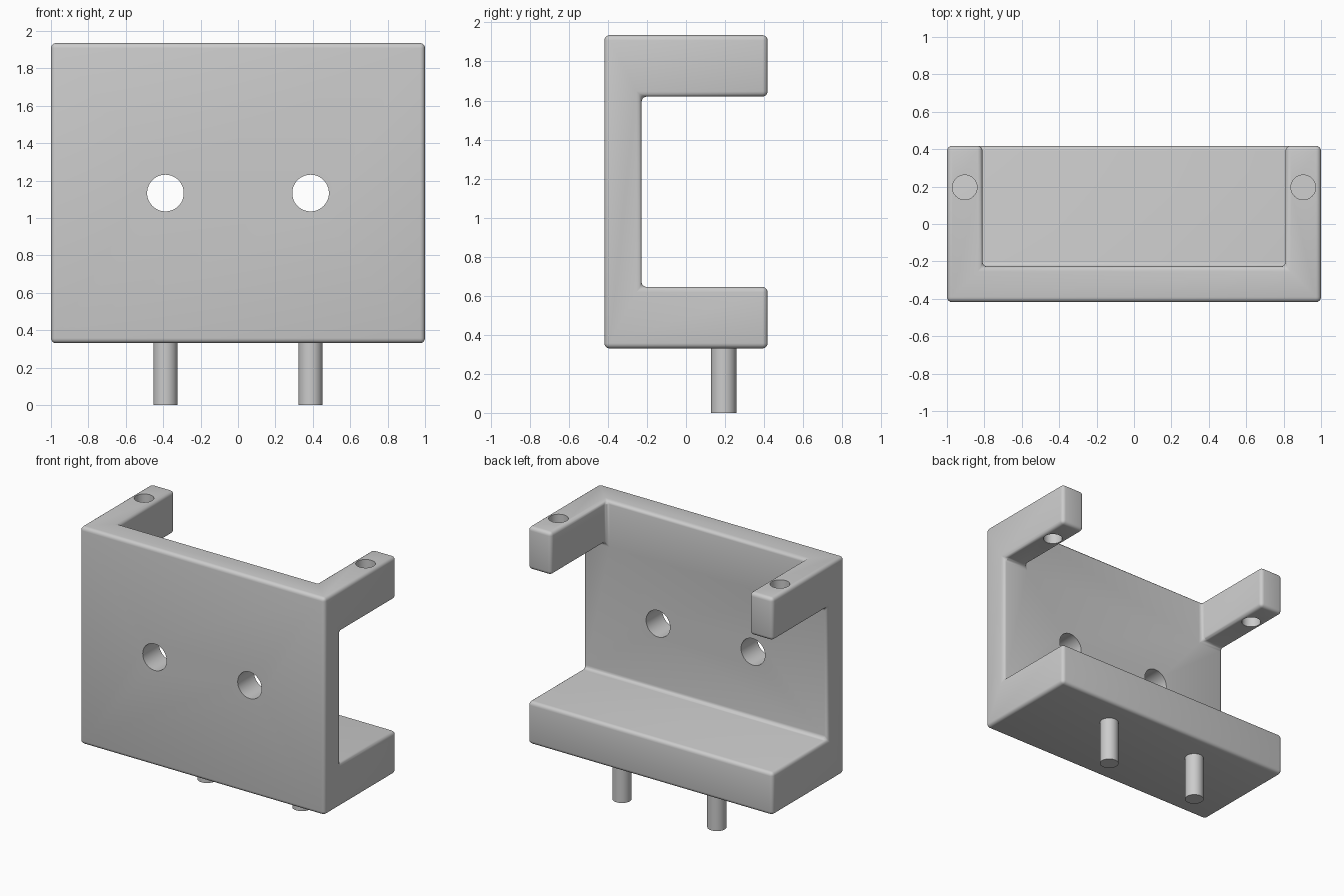
import bpy, bmesh
from math import pi
from itertools import product
from mathutils import Vector

if "Cube" in bpy.data.objects:
    bpy.data.objects.remove(bpy.data.objects["Cube"])

grey = bpy.data.materials.new("plain grey")
grey.use_nodes = True
COLOR = (0.6, 0.6, 0.6, 1)
grey.diffuse_color = COLOR
grey.node_tree.nodes["Principled BSDF"].inputs["Base Color"].default_value = COLOR


def cylinder(name, radius, depth, location, rotation=(0, 0, 0)):
    bpy.ops.mesh.primitive_cylinder_add(vertices=48, radius=radius, depth=depth,
                                        location=location, rotation=rotation)
    obj = bpy.context.object
    obj.name = name
    obj.data.materials.append(grey)
    return obj


# Bracket: wall, full-width foot and two upper arms as one closed shell of blocks
xs = (-1, -0.81, 0.81, 1)
ys = (-0.418, -0.228, 0.418)
zs = (0.33, 0.645, 1.62, 1.935)


def solid(i, j, k):
    inside = 0 <= i < 3 and 0 <= j < 2 and 0 <= k < 3
    return inside and (j == 0 or k == 0 or (k == 2 and i != 1))


bm = bmesh.new()
for cell in product(range(3), range(2), range(3)):
    if not solid(*cell):
        continue
    for axis, side in product(range(3), (0, 1)):
        neighbour = list(cell)
        neighbour[axis] += 2 * side - 1
        if solid(*neighbour):
            continue
        u, v = (axis + 1) % 3, (axis + 2) % 3
        corners = []
        for du, dv in ((0, 0), (1, 0), (1, 1), (0, 1)):
            n = list(cell)
            n[axis] += side
            n[u] += du
            n[v] += dv
            corners.append(bm.verts.new(Vector((xs[n[0]], ys[n[1]], zs[n[2]]))))
        bm.faces.new(corners if side else corners[::-1])
bmesh.ops.remove_doubles(bm, verts=bm.verts, dist=0.0001)
bmesh.ops.dissolve_limit(bm, angle_limit=0.01, verts=bm.verts, edges=bm.edges)
mesh = bpy.data.meshes.new("bracket")
bm.to_mesh(mesh)
bm.free()
mesh.materials.append(grey)
bracket = bpy.data.objects.new("bracket", mesh)
bpy.context.collection.objects.link(bracket)

# Rounded outer edges and inner fillets
bevel = bracket.modifiers.new("rounded edges", "BEVEL")
bevel.width = 0.027
bevel.segments = 4
bevel.limit_method = "ANGLE"

# Round holes through the wall and the arms, and pegs under the foot
for side, label in ((1, "left"), (-1, "right")):
    cutters = (
        cylinder(f"{label}_wall_hole_cutter", 0.098, 0.6,
                 (side * 0.388, -0.32, 1.133), (pi / 2, 0, 0)),
        cylinder(f"{label}_arm_hole_cutter", 0.066, 0.6, (side * 0.905, 0.196, 1.78)),
    )
    for cutter in cutters:
        cutter.hide_render = True
        cut = bracket.modifiers.new(cutter.name, "BOOLEAN")
        cut.operation = "DIFFERENCE"
        cut.solver = "EXACT"
        cut.object = cutter
    cylinder(f"{label}_peg", 0.065, 0.35, (side * 0.388, 0.193, 0.175))
    bpy.ops.object.shade_smooth_by_angle(angle=pi / 6)

# Apply the bevel and cuts, then drop the cutters
bpy.ops.object.select_all(action="DESELECT")
bracket.select_set(True)
bpy.context.view_layer.objects.active = bracket
for modifier in list(bracket.modifiers):
    bpy.ops.object.modifier_apply(modifier=modifier.name)
bpy.ops.object.shade_smooth_by_angle(angle=pi / 6)
for obj in list(bpy.data.objects):
    if obj.name.endswith("_cutter"):
        bpy.data.objects.remove(obj)
